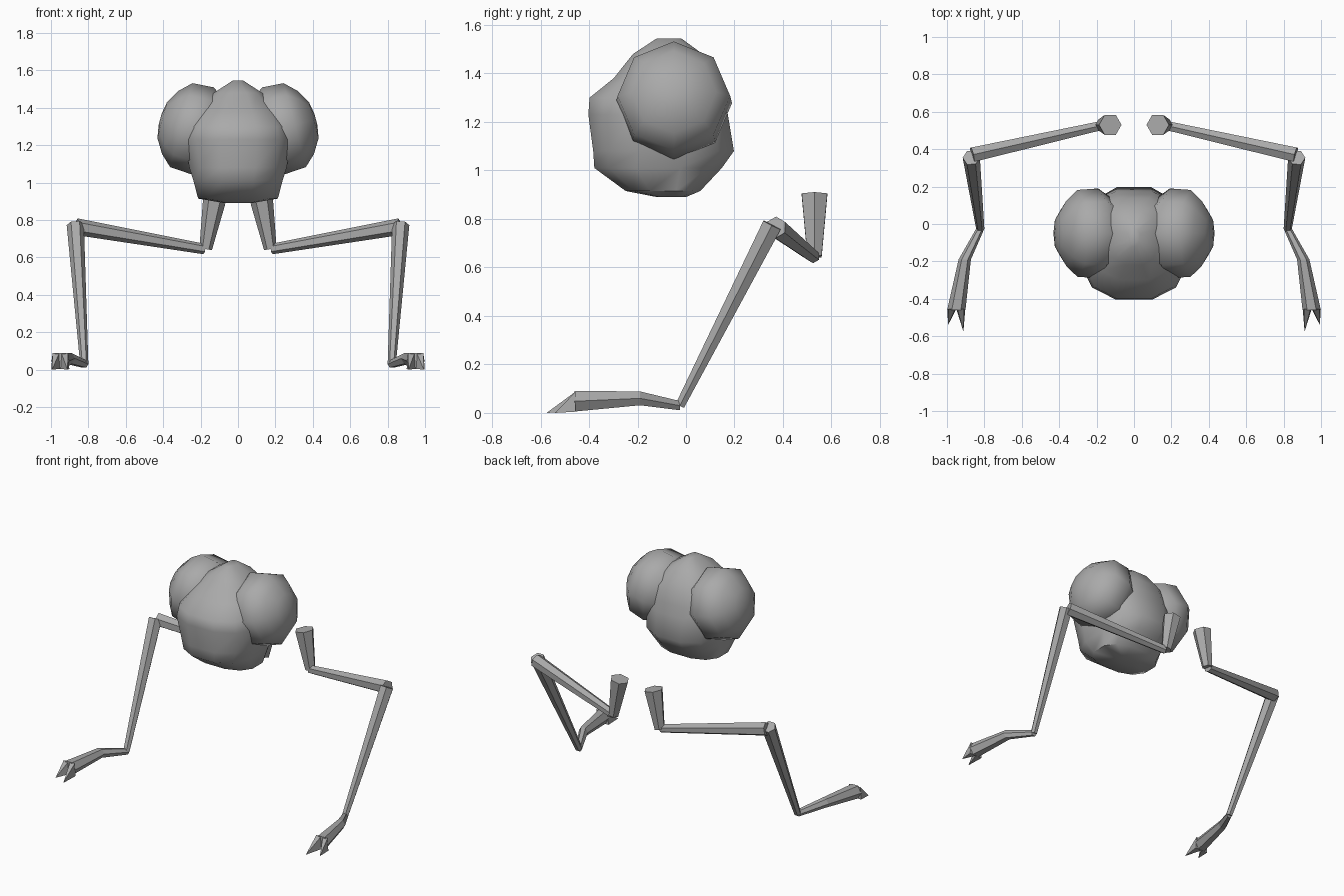
import bpy, bmesh, math
from mathutils import Vector

if "Cube" in bpy.data.objects:
    bpy.data.objects.remove(bpy.data.objects["Cube"])

grey = bpy.data.materials.new("grey")
grey.diffuse_color = (0.4, 0.4, 0.4, 1)
grey.use_nodes = True
grey.node_tree.nodes["Principled BSDF"].inputs["Base Color"].default_value = grey.diffuse_color


def finish(name, bm, smooth=None):
    bmesh.ops.recalc_face_normals(bm, faces=bm.faces)
    mesh = bpy.data.meshes.new(name)
    bm.to_mesh(mesh)
    bm.free()
    mesh.materials.append(grey)
    ob = bpy.data.objects.new(name, mesh)
    bpy.context.collection.objects.link(ob)
    if smooth:
        bpy.ops.object.select_all(action='DESELECT')
        ob.select_set(True)
        bpy.context.view_layer.objects.active = ob
        bpy.ops.object.shade_smooth_by_angle(angle=math.radians(smooth))
    return ob


def loft(bm, rings):
    """Skin a list of equal point rings and cap both ends."""
    vs = [[bm.verts.new(p) for p in r] for r in rings]
    n = len(vs[0])
    for a, b in zip(vs, vs[1:]):
        for i in range(n):
            j = (i + 1) % n
            bm.faces.new((a[i], a[j], b[j], b[i]))
    bm.faces.new(vs[0])
    bm.faces.new(vs[-1])


def circle(centre, axis, ref, rad, n, height=1.0, phase=0.0):
    """Ring of n points around an axis; ref gives the first direction."""
    a = Vector(axis).normalized()
    u = (Vector(ref) - a * Vector(ref).dot(a)).normalized()
    v = a.cross(u)
    t = [2 * math.pi * (i + phase) / n for i in range(n)]
    return [Vector(centre) + u * math.cos(k) * rad + v * math.sin(k) * rad * height for k in t]


def limb(name, p, q, r1, r2, ref):
    """Tapered six-sided bone from p to q."""
    p, q = Vector(p), Vector(q)
    bm = bmesh.new()
    loft(bm, [circle(p, q - p, ref, r1, 6), circle(q, q - p, ref, r2, 6)])
    return finish(name, bm)


# Body: rings given as height, front, back, half width
def body_ring(z, y0, y1, rx, n=12):
    pts = []
    for i in range(n):
        t = 2 * math.pi * (i + 0.5) / n
        c, s = math.cos(t), math.sin(t)
        sq = lambda v: math.copysign(abs(v) ** 0.8, v)
        pts.append(((rx * sq(c)) * 1.02, (y0 + y1) / 2 + (y1 - y0) / 2 * sq(s) * 1.02, z))
    return pts


bm = bmesh.new()
loft(bm, [body_ring(*r) for r in (
    (0.890, -0.12, 0.00, 0.07), (0.915, -0.25, 0.06, 0.215), (1.01, -0.38, 0.15, 0.24),
    (1.08, -0.385, 0.20, 0.262), (1.23, -0.405, 0.175, 0.29), (1.30, -0.40, 0.16, 0.27),
    (1.38, -0.30, 0.14, 0.225), (1.48, -0.22, 0.07, 0.13), (1.545, -0.12, -0.02, 0.03))])
finish("body", bm, 50)

for s, side in ((1, "left"), (-1, "right")):
    # Eye: faceted ball turned about an outward, slightly raised axis
    axis = Vector((0.97 * s, 0, 0.26))
    cap = Vector((0.405 * s, -0.05, 1.335))
    bm = bmesh.new()
    loft(bm, [circle(cap + axis * d, axis, (0, 0, 1), r, 8) for d, r in (
        (0.012, 0.03), (0.0, 0.10), (-0.045, 0.175), (-0.105, 0.232),
        (-0.22, 0.24), (-0.32, 0.17), (-0.38, 0.06))])
    finish(side + "_eye", bm, 60)

    # Leg bones
    P = lambda x, y, z: (x * s, y, z)
    limb(side + "_hip", P(0.127, 0.53, 0.90), P(0.173, 0.53, 0.645), 0.061, 0.034, (1, 0, 0))
    limb(side + "_thigh", P(0.18, 0.525, 0.645), P(0.865, 0.37, 0.765), 0.028, 0.045, (0, 0, 1))
    limb(side + "_shin", P(0.87, 0.355, 0.775), P(0.822, -0.025, 0.03), 0.046, 0.022, (1, 0, 0))

    # Foot: two bent sections widening to the claws
    bm = bmesh.new()
    ref = (1, 0, 0)
    loft(bm, [circle(P(0.822, -0.025, 0.03), (0, 1, 0), ref, 0.022, 6),
              circle(P(0.905, -0.19, 0.06), (0, 1, 0), ref, 0.033, 6),
              circle(P(0.95, -0.46, 0.048), (0, 1, 0), ref, 0.049, 6)])
    finish(side + "_foot", bm)

    # Claws: two pointed prongs
    for k, (x, tx, ty) in {"inner": (0.926, 0.912, -0.575), "outer": (0.974, 0.994, -0.54)}.items():
        bm = bmesh.new()
        quad = [(x - 0.024, 0.005), (x + 0.024, 0.005), (x + 0.018, 0.088), (x - 0.018, 0.088)]
        base = [bm.verts.new(P(a, -0.455, b)) for a, b in quad]
        tip = bm.verts.new(P(tx, ty, 0.0))
        bm.faces.new(base)
        for i in range(4):
            bm.faces.new((base[i], base[(i + 1) % 4], tip))
        finish(f"{side}_{k}_claw", bm)
